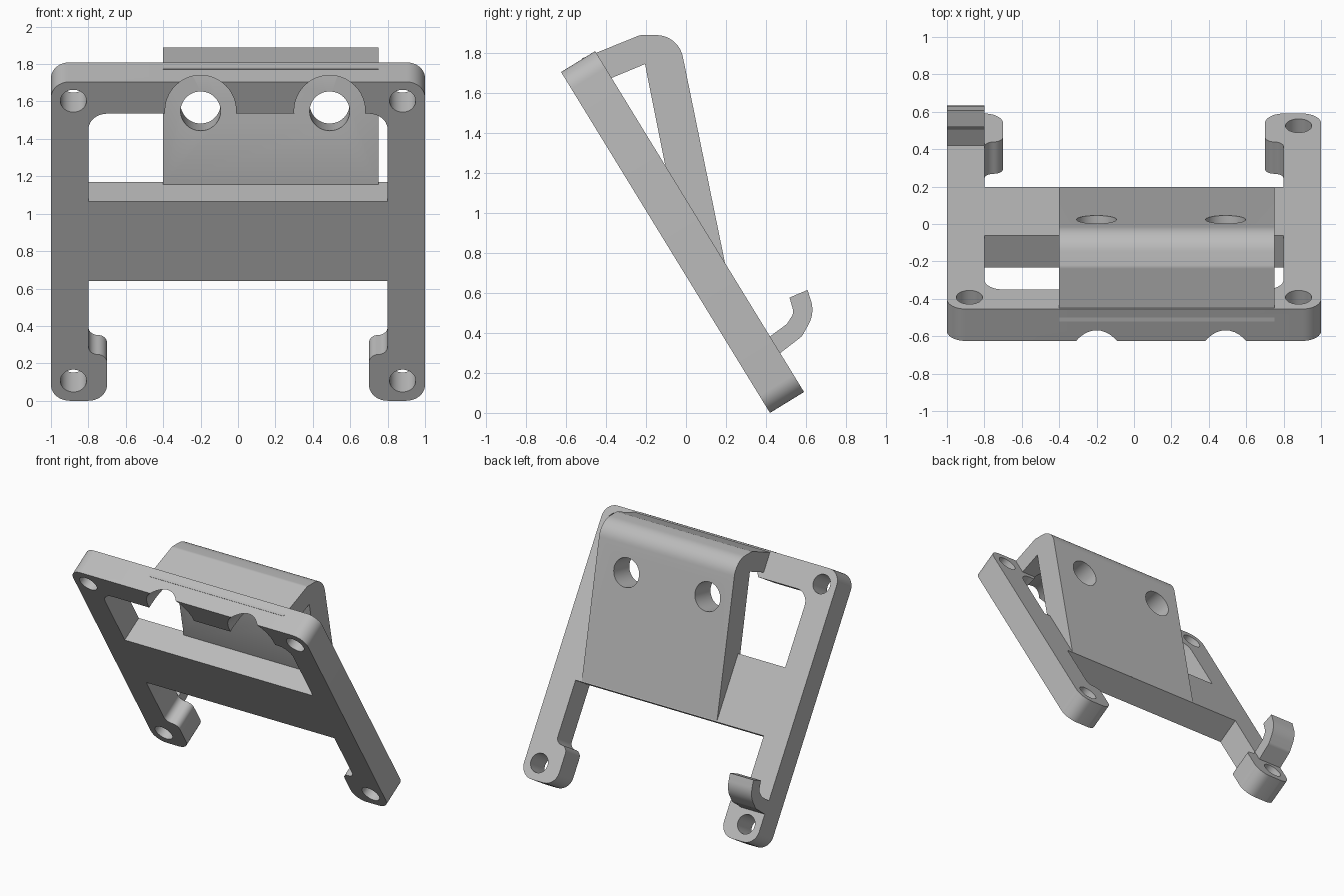
import bpy, bmesh, math
from mathutils import Vector, Matrix

if "Cube" in bpy.data.objects:
    bpy.data.objects.remove(bpy.data.objects["Cube"], do_unlink=True)

grey = bpy.data.materials.new("plain grey")
grey.use_nodes = True
grey.diffuse_color = (0.5, 0.5, 0.5, 1)
grey.node_tree.nodes["Principled BSDF"].inputs["Base Color"].default_value = (0.5, 0.5, 0.5, 1)

# Directions of the leaning frame: across, up the slope, through the plate
LEAN = math.radians(31.5)
ACROSS = Vector((1, 0, 0))
UP = Vector((0, -math.sin(LEAN), math.cos(LEAN)))
BACK = Vector((0, math.cos(LEAN), math.sin(LEAN)))
FOOT = Vector((0, 0.42, 0))
Y, Z = Vector((0, 1, 0)), Vector((0, 0, 1))


def rounded(points, steps=10):
    """Outline whose corners (a, b, radius) are rounded by arcs."""
    out = []
    for i, (a, b, r) in enumerate(points):
        p = Vector((a, b))
        if r == 0:
            out.append(p)
            continue
        d1 = (Vector(points[i - 1][:2]) - p).normalized()
        d2 = (Vector(points[(i + 1) % len(points)][:2]) - p).normalized()
        half = d1.angle(d2) / 2
        centre = p + (d1 + d2).normalized() * r / math.sin(half)
        start = p + d1 * r / math.tan(half) - centre
        end = p + d2 * r / math.tan(half) - centre
        turn = math.atan2(start.x * end.y - start.y * end.x, start.dot(end))
        for k in range(steps + 1):
            out.append(centre + Matrix.Rotation(turn * k / steps, 2) @ start)
    return out


def prism(name, points, origin, a, b, depth):
    """Extrude an outline drawn on axes a and b along the depth vector."""
    bm = bmesh.new()
    face = bm.faces.new([bm.verts.new(origin + a * p.x + b * p.y) for p in rounded(points)])
    ext = bmesh.ops.extrude_face_region(bm, geom=[face])
    bmesh.ops.translate(bm, vec=depth, verts=[v for v in ext["geom"] if isinstance(v, bmesh.types.BMVert)])
    bmesh.ops.recalc_face_normals(bm, faces=bm.faces)
    return add_object(name, bm)


def rod(name, centre, axis, radius, length):
    bm = bmesh.new()
    turn = axis.to_track_quat('Z', 'Y').to_matrix().to_4x4()
    bmesh.ops.create_cone(bm, cap_ends=True, segments=48, radius1=radius, radius2=radius,
                          depth=length, matrix=Matrix.Translation(centre) @ turn)
    return add_object(name, bm)


def add_object(name, bm):
    mesh = bpy.data.meshes.new(name)
    bm.to_mesh(mesh)
    bm.free()
    mesh.materials.append(grey)
    obj = bpy.data.objects.new(name, mesh)
    bpy.context.collection.objects.link(obj)
    return obj


def cut(obj, cutters):
    """Cut every helper out of the part and keep the result as its mesh."""
    for c in cutters:
        c.hide_render = True
        mod = obj.modifiers.new("cut", 'BOOLEAN')
        mod.operation, mod.solver, mod.object = 'DIFFERENCE', 'EXACT', c
    bpy.context.view_layer.update()
    graph = bpy.context.evaluated_depsgraph_get()
    mesh = bpy.data.meshes.new_from_object(obj.evaluated_get(graph))
    obj.modifiers.clear()
    obj.data = mesh


# Leaning frame: rails, top bar, middle bar and rounded feet
half = [(1, 2, 0.1), (1, 0, 0.1), (0.7, 0, 0.1), (0.7, 0.29, 0.05), (0.8, 0.29, 0.05), (0.8, 0.75, 0)]
outline = half + [(-x, s, r) for x, s, r in reversed(half)]
frame = prism("frame", outline, FOOT, ACROSS, UP, BACK * 0.2)
window = prism("window_cutter", [(-0.8, 1.25, 0), (0.8, 1.25, 0), (0.8, 1.8, 0.1), (-0.8, 1.8, 0.1)],
               FOOT - BACK * 0.1, ACROSS, UP, BACK * 0.4)
screws = [rod("screw_cutter", FOOT + ACROSS * x + UP * s + BACK * 0.1, BACK, 0.07, 0.5)
          for x in (-0.88, 0.88) for s in (0.125, 1.88)]

# Folded bracket behind the frame
profile = [(-0.52, 1.774, 0), (-0.44, 1.805, 0), (-0.23, 1.89, 0.05), (-0.038, 1.89, 0.135),
           (0.195, 0.75, 0), (0.1, 0.8, 0), (-0.088, 1.157, 0), (-0.205, 1.745, 0), (-0.41, 1.66, 0)]
bracket = prism("bracket", profile, ACROSS * -0.4, Y, Z, ACROSS * 1.15)

# Round holes through the bracket wall, with wide clearance bores in front
wall_normal = Vector((0, 0.98, 0.2)).normalized()
holes = [rod("hole_cutter", Vector((x, -0.07, 1.568)), wall_normal, 0.107, 0.5) for x in (-0.2, 0.49)]
bores = [rod("bore_cutter", Vector((x, -0.603, 1.55)), Y, 0.19, 0.8) for x in (-0.2, 0.49)]

cut(frame, [window] + screws + bores)
cut(bracket, holes + bores)
for helper in [window] + screws + holes + bores:
    bpy.data.objects.remove(helper, do_unlink=True)

# Curved cable hook on the right rail
hook = prism("hook", [(0.39, 0.36, 0), (0.505, 0.445, 0.02), (0.54, 0.5, 0.05), (0.518, 0.577, 0),
                      (0.608, 0.615, 0), (0.645, 0.5, 0.15), (0.58, 0.383, 0.05), (0.44, 0.275, 0)],
             ACROSS * -1, Y, Z, ACROSS * 0.2)

# Smooth curved walls while keeping sharp edges
bpy.ops.object.select_all(action='DESELECT')
for part in (frame, bracket, hook):
    part.select_set(True)
    bpy.context.view_layer.objects.active = part
bpy.ops.object.shade_smooth_by_angle(angle=math.radians(30))
